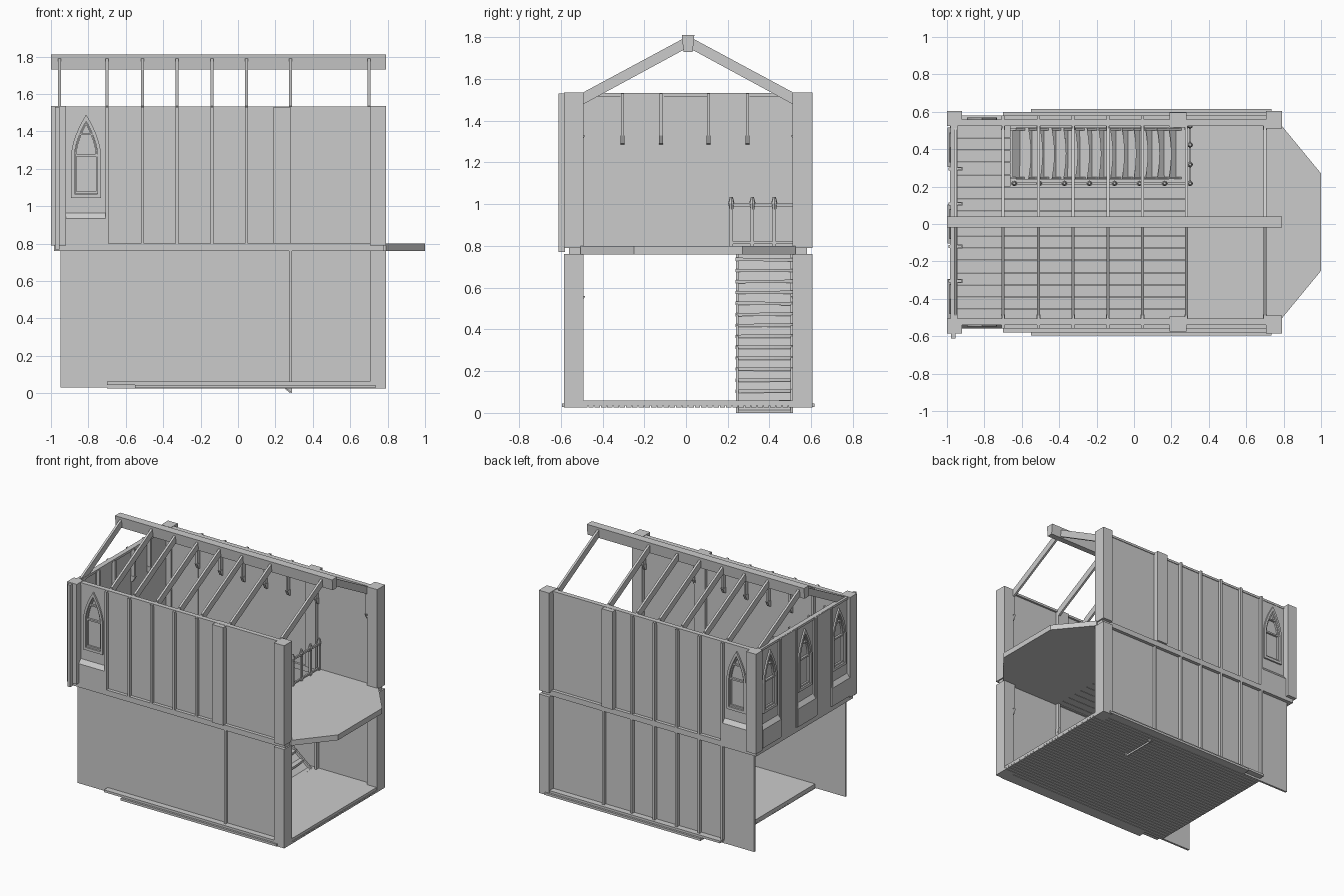
import bpy, bmesh, math, random
from mathutils import Matrix

if "Cube" in bpy.data.objects:
    bpy.data.objects.remove(bpy.data.objects["Cube"])

random.seed(4)
CY = 0.01                                   # building axis in y
STUDS = [-0.70, -0.51, -0.325, -0.14, 0.045]


def finish(name, bm, mat=None):
    if mat:
        bm.transform(mat)
    bmesh.ops.recalc_face_normals(bm, faces=bm.faces)
    me = bpy.data.meshes.new(name)
    bm.to_mesh(me)
    bm.free()
    ob = bpy.data.objects.new(name, me)
    bpy.context.collection.objects.link(ob)
    return ob


def prism(name, pts, axis, a, b, mat=None):
    """Extrude a 2D profile along an axis; profile uses the other two axes in order."""
    def put(p, t):
        return {'x': (t, p[0], p[1]), 'y': (p[0], t, p[1]), 'z': (p[0], p[1], t)}[axis]
    bm = bmesh.new()
    lo = [bm.verts.new(put(p, a)) for p in pts]
    hi = [bm.verts.new(put(p, b)) for p in pts]
    bm.faces.new(lo)
    bm.faces.new(hi)
    for i in range(len(pts)):
        j = (i + 1) % len(pts)
        bm.faces.new((lo[i], lo[j], hi[j], hi[i]))
    return finish(name, bm, mat)


def box(name, x0, x1, y0, y1, z0, z1, mat=None):
    return prism(name, [(x0, y0), (x1, y0), (x1, y1), (x0, y1)], 'z', z0, z1, mat)


def side_box(name, s, x0, x1, d0, d1, z0, z1):
    """Box on the front (s=-1) or back (s=1) side, d measured from the axis."""
    y = sorted((CY + s * d0, CY + s * d1))
    return box(name, x0, x1, y[0], y[1], z0, z1)


def arch(w, z0, zs, za, n=6):
    right = [(w * (1 - (i / n) ** 1.7), zs + (za - zs) * i / n) for i in range(n)]
    return [(-w, z0), (w, z0)] + right + [(0, za)] + [(-u, z) for u, z in reversed(right)]


def ring(name, outer, inner, y0, y1, mat):
    bm = bmesh.new()
    loops = [[bm.verts.new((u, y, z)) for u, z in o]
             for o, y in ((outer, y0), (inner, y0), (inner, y1), (outer, y1))]
    n = len(outer)
    for k in range(4):
        A, B = loops[k], loops[(k + 1) % 4]
        for i in range(n):
            j = (i + 1) % n
            bm.faces.new((A[i], A[j], B[j], B[i]))
    return finish(name, bm, mat)


def window_bay(name, x, y, angle, half):
    """Panel with recessed pointed window above a sloped apron; outward is local -y."""
    m = Matrix.Translation((x, y, 0)) @ Matrix.Rotation(angle, 4, 'Z')
    panel = box(name + "_panel", -half, half, -0.002, 0.018, 0.80, 1.53, m)
    cut = prism(name + "_cutter", arch(0.078, 1.05, 1.27, 1.485), 'y', -0.05, 0.01, m)
    mod = panel.modifiers.new("opening", 'BOOLEAN')
    mod.object, mod.solver = cut, 'EXACT'
    bpy.context.view_layer.objects.active = panel
    bpy.ops.object.modifier_apply(modifier="opening")
    bpy.data.objects.remove(cut)
    prism(name + "_apron", [(0.0, 0.80), (-0.025, 0.80), (-0.025, 0.935), (-0.002, 0.965), (0.0, 0.965)],
          'x', -half, half, m)
    ring(name + "_frame", arch(0.08, 1.045, 1.27, 1.49), arch(0.062, 1.065, 1.27, 1.455), -0.014, 0.009, m)
    ring(name + "_sash", arch(0.06, 1.067, 1.27, 1.45), arch(0.052, 1.078, 1.27, 1.435), -0.004, 0.009, m)
    box(name + "_low_bar", -0.06, 0.06, -0.006, 0.009, 1.267, 1.279, m)
    box(name + "_high_bar", -0.042, 0.042, -0.006, 0.009, 1.38, 1.39, m)


def corbel(name, x, y, angle, top):
    """Hanging wall bracket; inward is local +y."""
    m = Matrix.Translation((x, y, 0)) @ Matrix.Rotation(angle, 4, 'Z')
    box(name + "_stem", -0.007, 0.007, 0, 0.03, top - 0.2, top, m)
    prism(name + "_tip", [(0, top - 0.245), (0.016, top - 0.24), (0.037, top - 0.2), (0, top - 0.2)],
          'x', -0.01, 0.01, m)


# side walls, posts, studs and trims
for s, side in ((-1, "front"), (1, "back")):
    rot = 0 if s < 0 else math.pi
    side_box(side + "_upper_wall", s, -0.705, 0.75, 0.53, 0.545, 0.80, 1.53)
    side_box(side + "_lower_wall", s, -0.95, 0.75, 0.53, 0.545, 0.03, 0.76)
    side_box(side + "_floor_band", s, -0.985, 0.78, 0.515, 0.57, 0.76, 0.80)
    side_box(side + "_upper_end_post", s, 0.705, 0.79, 0.50, 0.595, 0.79, 1.535)
    side_box(side + "_lower_end_post", s, 0.705, 0.79, 0.50, 0.595, 0.025, 0.762)
    side_box(side + "_rear_post", s, -1.0, -0.92, 0.515, 0.595, 0.79, 1.535)
    side_box(side + "_mid_pilaster", s, 0.19, 0.28, 0.505, 0.585, 0.80, 1.53)
    side_box(side + "_lower_stud_mid", s, 0.272, 0.288, 0.50, 0.565, 0.06, 0.76)
    side_box(side + "_top_plate", s, -0.95, 0.75, 0.515, 0.55, 1.515, 1.532)
    side_box(side + "_base_rail", s, -0.70, 0.71, 0.53, 0.59, 0.045, 0.062)
    side_box(side + "_base_plinth", s, -0.55, 0.735, 0.53, 0.605, 0.028, 0.045)
    for i, x in enumerate(STUDS):
        side_box(f"{side}_stud_{i}", s, x - 0.008, x + 0.008, 0.53, 0.57, 0.80, 1.53)
        if s > 0:
            side_box(f"{side}_lower_stud_{i}", s, x - 0.008, x + 0.008, 0.53, 0.57, 0.06, 0.76)
    window_bay(side + "_window", -0.812, CY + s * 0.545, rot, 0.108)
    for i, x in enumerate(STUDS + [0.28, 0.70]):
        corbel(f"{side}_corbel_{i}", x, CY + s * 0.53, rot, 1.53)
    for i, x in enumerate((0.28, 0.70)):
        corbel(f"{side}_lower_corbel_{i}", x, CY + s * 0.53, rot, 0.76)
    # rafters
    prof = [(CY + s * d, z) for d, z in ((0.50, 1.48), (0.50, 1.537), (0.02, 1.795), (0.02, 1.74))]
    for i, x in enumerate([-0.955] + STUDS + [0.28, 0.70]):
        prism(f"{side}_rafter_{i}", prof, 'x', x - 0.008, x + 0.008)
box("corner_board", -0.978, -0.955, -0.612, -0.58, 0.77, 1.53)

# ridge beam
prism("ridge_beam", [(-0.012, 1.73), (0.032, 1.73), (0.04, 1.81), (-0.02, 1.81)], 'x', -1.0, 0.79)

# rear end wall with three windows
for i, y in enumerate((-0.40, 0.0, 0.41)):
    window_bay(f"rear_window_{i}", -0.972, y, -math.pi / 2, 0.105)
for i, y in enumerate((-0.205, 0.205)):
    box(f"rear_panel_{i}", -0.985, -0.95, y - 0.1, y + 0.1, 0.80, 1.53)
for i, y in enumerate((-0.305, -0.12, 0.108, 0.295)):
    box(f"rear_stud_{i}", -0.993, -0.95, y - 0.008, y + 0.008, 0.80, 1.53)
    corbel(f"rear_corbel_{i}", -0.953, y, -math.pi / 2, 1.53)
box("rear_floor_band", -0.985, -0.945, -0.56, 0.58, 0.76, 0.80)
box("rear_top_plate", -0.98, -0.945, -0.51, 0.53, 1.515, 1.532)

# ground floor: smooth deck over narrow boards
box("ground_deck", -0.70, 0.785, -0.53, 0.55, 0.035, 0.06)
for i in range(36):
    y = -0.53 + i * 0.03
    box(f"ground_board_{i}", -0.70, 0.79, y + 0.002, y + 0.028, 0.025, 0.04)

# upper floor planks, leaving the stairwell open, and the jutting balcony
for i in range(16):
    y, dz = -0.522 + i * 0.0655, random.uniform(-0.002, 0.002)
    end = 0.28 if y + 0.06 < 0.22 else -0.66
    box(f"floor_plank_{i}", -0.95, end, y + 0.0015, y + 0.064, 0.765, 0.797 + dz)
prism("balcony", [(0.28, -0.52), (0.79, -0.505), (1.0, -0.25), (1.0, 0.27), (0.79, 0.525), (0.28, 0.54)],
      'z', 0.76, 0.80)

# stairs rising towards the rear, with bowed treads
for i in range(14):
    x, z = 0.215 - i * 0.0625, 0.052 + i * 0.0525
    edge = [(x + 0.034 + 0.014 * math.sin(math.pi * k / 6), 0.237 + 0.278 * k / 6) for k in range(7)]
    back = [(x - 0.034, 0.515), (x - 0.034, 0.237)]
    t = random.uniform(-0.012, 0.012)
    tilt = Matrix.Translation((x, 0.376, z)) @ Matrix.Rotation(t, 4, 'X') @ Matrix.Translation((-x, -0.376, -z))
    prism(f"stair_tread_{i}", edge + back, 'z', z - 0.008, z + 0.008, tilt)
string = [(0.29, 0.0), (0.29, 0.05), (-0.62, 0.80), (-0.65, 0.80), (-0.65, 0.76)]
for i, y in enumerate((0.24, 0.50)):
    prism(f"stair_stringer_{i}", [(x - 0.01 * (k > 1), z - 0.02 * (z > 0)) for k, (x, z) in enumerate(string)],
          'y', y, y + 0.012)
prism("stair_soffit", [(0.28, 0.0), (0.28, 0.015), (-0.65, 0.775), (-0.65, 0.76)], 'y', 0.25, 0.50)

# stairwell railing
RY, RX = 0.217, 0.30
posts = [(-0.64 + k * 0.134, RY) for k in range(7)] + [(RX, y) for y in (RY, 0.318, 0.423, 0.525)]
for i, (x, y) in enumerate(posts):
    box(f"rail_post_{i}", x - 0.008, x + 0.008, y - 0.008, y + 0.008, 0.795, 0.985)
    bm = bmesh.new()
    bmesh.ops.create_cone(bm, cap_ends=True, segments=8, radius1=0.009, radius2=0.015, depth=0.03,
                          matrix=Matrix.Translation((x, y, 0.99)))
    bmesh.ops.create_cone(bm, cap_ends=True, segments=8, radius1=0.015, radius2=0.007, depth=0.03,
                          matrix=Matrix.Translation((x, y, 1.02)))
    finish(f"rail_finial_{i}", bm)
for nm, z, h in (("top", 0.99, 0.015), ("bottom", 0.81, 0.012)):
    box(f"{nm}_rail_long", -0.66, RX, RY - 0.006, RY + 0.006, z, z + h)
    box(f"{nm}_rail_short", RX - 0.006, RX + 0.006, RY, 0.535, z, z + h)
